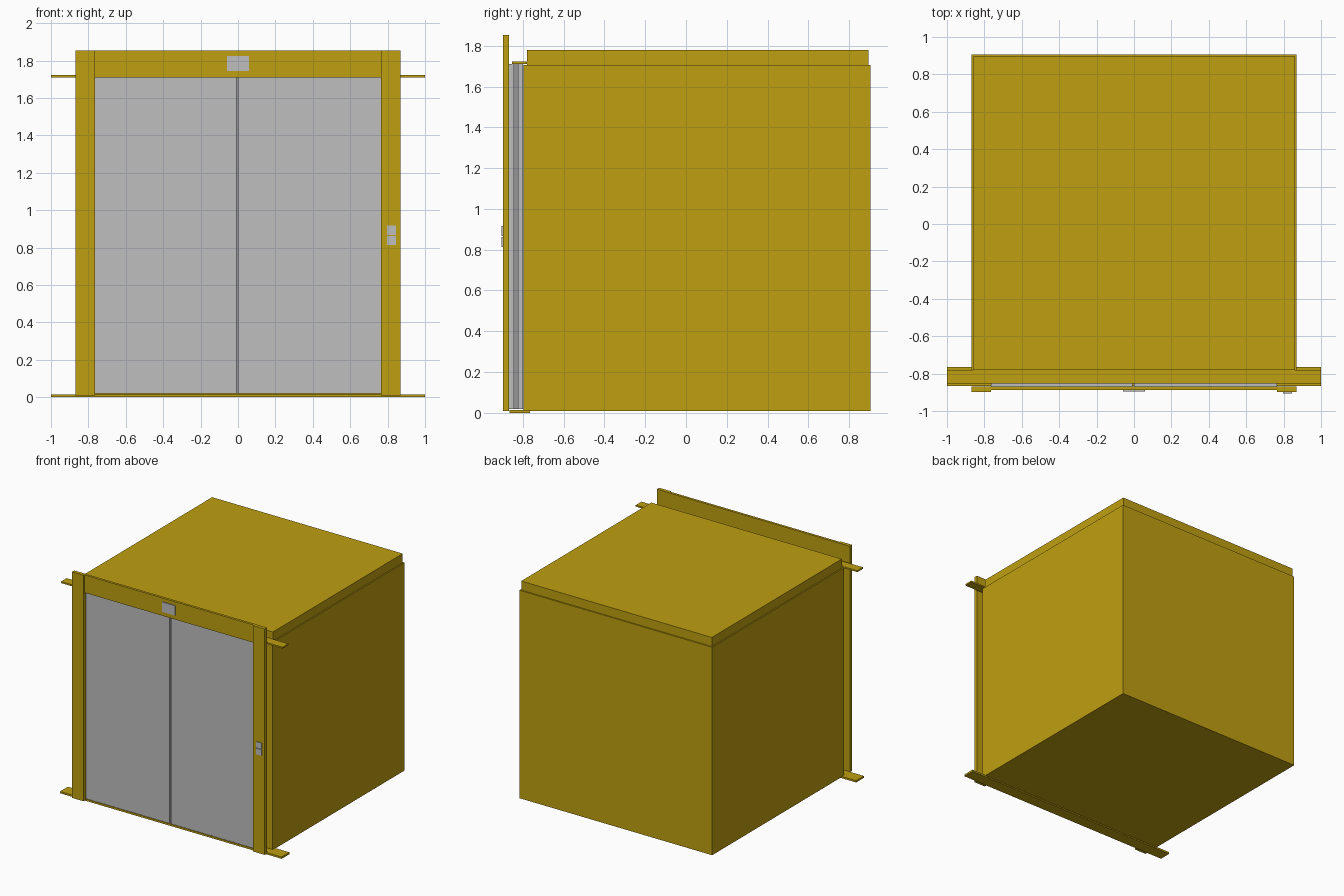
import bpy
import bmesh

cube = bpy.data.objects.get("Cube")
if cube:
    bpy.data.objects.remove(cube, do_unlink=True)


def material(name, r, g, b):
    m = bpy.data.materials.new(name)
    m.use_nodes = True
    m.diffuse_color = (r, g, b, 1)
    m.node_tree.nodes["Principled BSDF"].inputs["Base Color"].default_value = (r, g, b, 1)
    return m


YELLOW = material("mustard yellow", 0.52, 0.345, 0.005)
GREY = material("light grey", 0.52, 0.52, 0.52)
DARK = material("mid grey", 0.30, 0.30, 0.30)


def box(name, mat, x, y, z):
    """Box from (low, high) pairs on each axis."""
    bm = bmesh.new()
    bmesh.ops.create_cube(bm, size=1)
    for v in bm.verts:
        v.co = [span[0] if c < 0 else span[1] for c, span in zip(v.co, (x, y, z))]
    mesh = bpy.data.meshes.new(name)
    bm.to_mesh(mesh)
    bm.free()
    mesh.materials.append(mat)
    obj = bpy.data.objects.new(name, mesh)
    bpy.context.collection.objects.link(obj)
    return obj


HALF, OPEN, WALL = 0.87, 0.765, 0.01
FRONT, BACK = -0.797, 0.905
FLOOR, TOP = 0.01, 1.706

# Cabin shell
box("cabin_floor", YELLOW, (-HALF, HALF), (FRONT, BACK), (FLOOR, FLOOR + WALL))
box("cabin_back_wall", YELLOW, (-HALF, HALF), (BACK - WALL, BACK), (FLOOR, TOP))
box("cabin_roof", YELLOW, (-HALF + WALL, HALF - WALL), (-0.78, BACK - WALL), (TOP - WALL, 1.78))

# Mirrored side walls, front returns and frame posts
for side, s in (("left", 1), ("right", -1)):
    def span(a, b):
        return tuple(sorted((s * a, s * b)))
    box(f"cabin_{side}_wall", YELLOW, span(HALF - WALL, HALF), (FRONT, BACK), (FLOOR, TOP))
    box(f"cabin_{side}_front_return", YELLOW, span(OPEN, HALF), (FRONT, FRONT + 0.015), (FLOOR, TOP))
    box(f"frame_{side}_post", YELLOW, span(OPEN, HALF), (-0.898, -0.868), (FLOOR, 1.853))

# Door frame lintel, header rail and sill
box("frame_lintel", YELLOW, (-OPEN, OPEN), (-0.888, -0.868), (1.708, 1.853))
box("header_rail", YELLOW, (-1, 1), (-0.853, -0.78), (1.71, 1.722))
box("door_sill", YELLOW, (-1, 1), (-0.865, -0.765), (0, 0.015))

# Landing doors and cabin doors, with a seal where the leaves meet
for name, y in (("landing", (-0.868, -0.842)), ("cabin", (-0.824, -0.80))):
    box(f"{name}_door_left", GREY, (0.001, OPEN), y, (0.02, 1.71))
    box(f"{name}_door_right", GREY, (-OPEN, -0.009), y, (0.02, 1.71))
box("door_seal", DARK, (-0.009, 0.001), (-0.844, -0.822), (0.02, 1.71))

# Floor display and call buttons
box("floor_display", GREY, (-0.06, 0.06), (-0.895, -0.888), (1.743, 1.823))
for name, z in (("upper", 0.867), ("lower", 0.813)):
    box(f"{name}_call_button", GREY, (0.796, 0.845), (-0.905, -0.898), (z, z + 0.05))
